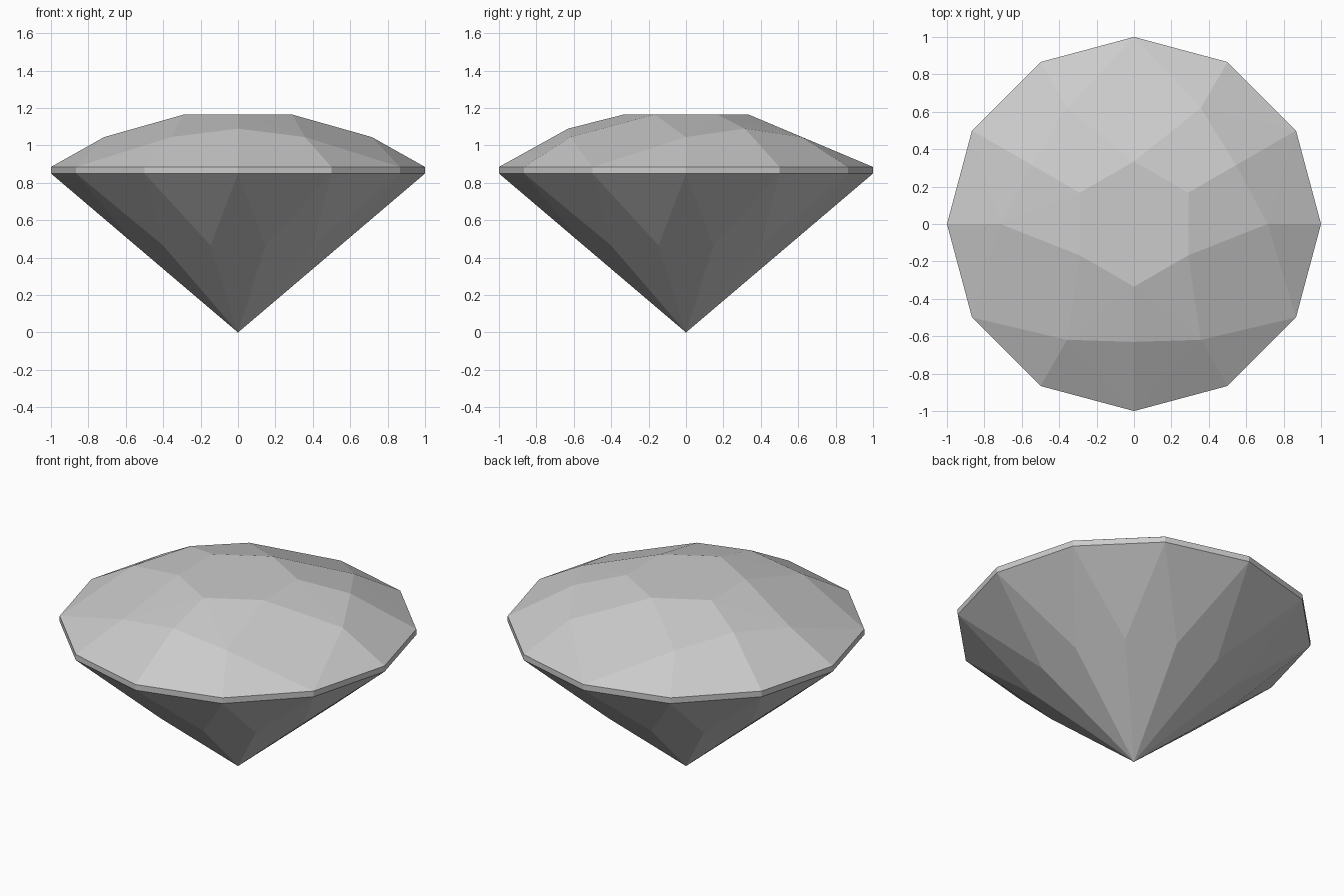
import bpy, bmesh
from math import radians, sin, cos

cube = bpy.data.objects.get("Cube")
if cube:
    bpy.data.objects.remove(cube, do_unlink=True)

# Stone colour
stone = bpy.data.materials.new("grey stone")
stone.use_nodes = True
grey = (0.6, 0.6, 0.6, 1)
stone.diffuse_color = grey
stone.node_tree.nodes["Principled BSDF"].inputs["Base Color"].default_value = grey

bm = bmesh.new()


def ring(count, start, radius, z):
    """Evenly spaced vertices around the vertical axis."""
    angles = [radians(start + i * 360 / count) for i in range(count)]
    return [bm.verts.new((radius * cos(a), radius * sin(a), z)) for a in angles]


SIDES = 12
lower_girdle = ring(SIDES, 0, 1, 0.85)
upper_girdle = ring(SIDES, 0, 1, 0.885)
table = ring(6, 30, 0.335, 1.165)
star = ring(6, 0, 0.715, 1.045)
peaks = ring(3, 30, 0.63, 1.09)
pavilion = ring(SIDES, 15, 0.566, 0.465)
culet = bm.verts.new((0, 0, 0))
face = bm.faces.new

# Girdle band and pavilion facets
for i in range(SIDES):
    j = (i + 1) % SIDES
    face((lower_girdle[i], lower_girdle[j], upper_girdle[j], upper_girdle[i]))
    face((lower_girdle[j], lower_girdle[i], pavilion[i]))
    face((culet, pavilion[i], lower_girdle[i], pavilion[i - 1]))

# Crown: table, star facets, girdle facets and main facets
face(table)
for i in range(6):
    j = (i + 1) % 6
    g = 2 * i
    face((table[i - 1], star[i], table[i]))
    face((star[i], upper_girdle[g - 1], upper_girdle[g]))
    face((star[i], upper_girdle[g], upper_girdle[g + 1]))
    main = (table[i], star[i], upper_girdle[g + 1], star[j])
    if i % 2:
        face(main)
    else:
        # Every other main facet rises to a peak
        for k in range(4):
            face((main[k], main[(k + 1) % 4], peaks[i // 2]))

bmesh.ops.recalc_face_normals(bm, faces=bm.faces)
mesh = bpy.data.meshes.new("cut_gem")
bm.to_mesh(mesh)
bm.free()
mesh.materials.append(stone)
gem = bpy.data.objects.new("cut_gem", mesh)
bpy.context.collection.objects.link(gem)
